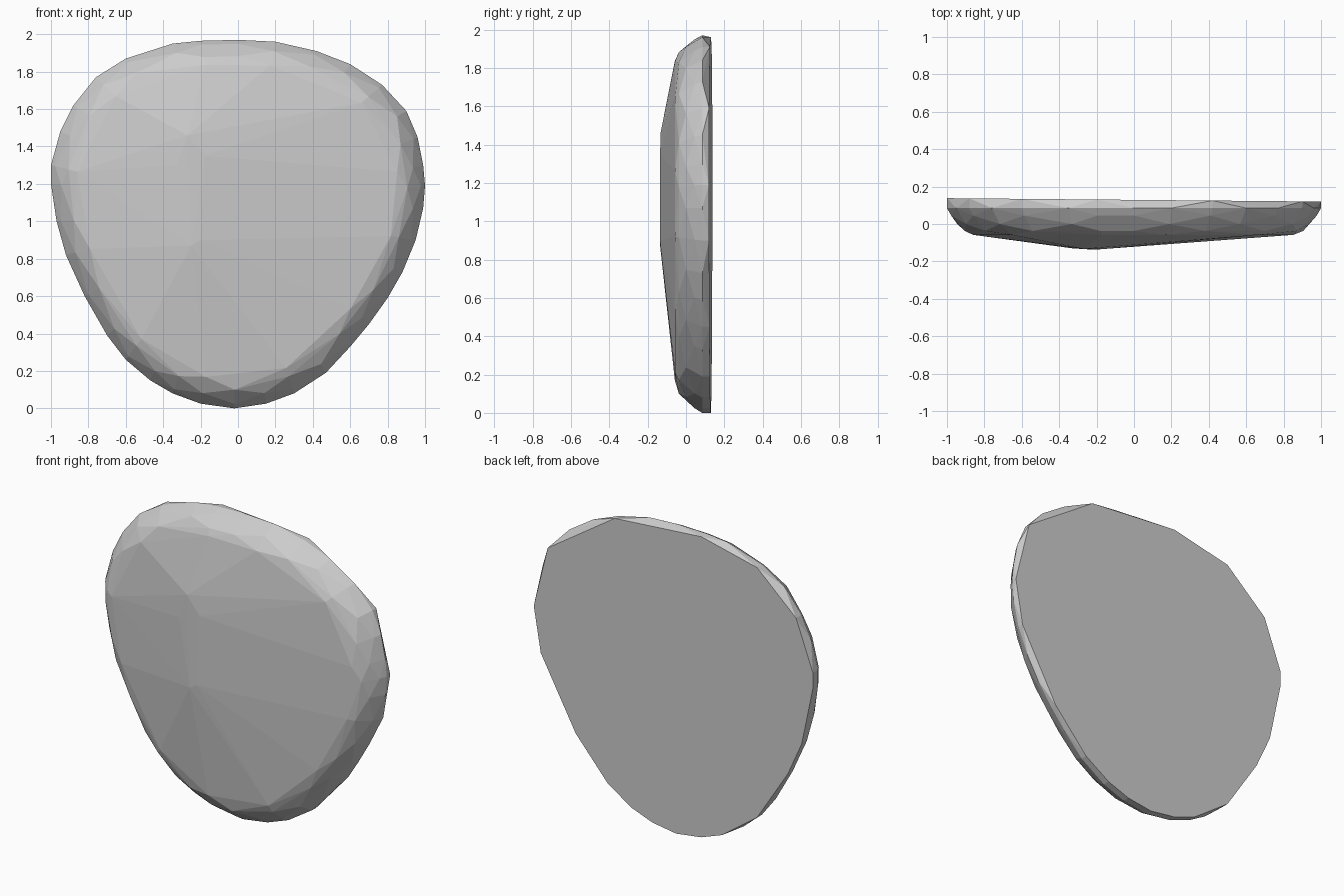
import bpy, bmesh

if "Cube" in bpy.data.objects:
    bpy.data.objects.remove(bpy.data.objects["Cube"])

# Front outline of the pebble (x, z), clockwise from the top
OUTLINE = [(0, 1.97), (.2, 1.96), (.42, 1.91), (.6, 1.84), (.77, 1.73), (.9, 1.59),
           (.96, 1.45), (.99, 1.3), (1, 1.19), (.99, 1.07), (.95, .9), (.88, .73),
           (.8, .59), (.7, .45), (.6, .33), (.47, .19), (.3, .08), (.15, .025),
           (-.02, 0), (-.2, .025), (-.35, .08), (-.47, .15), (-.6, .26), (-.7, .39),
           (-.82, .6), (-.92, .82), (-.97, 1.0), (-1, 1.2), (-1, 1.3), (-.95, 1.48),
           (-.88, 1.62), (-.76, 1.77), (-.6, 1.87), (-.35, 1.95), (-.2, 1.965)]
# Rounded edge: (scale, y, first point, step); thinned rings give uneven facets
RINGS = [(1, .085, 0, 1), (.977, .045, 0, 2), (.945, 0, 1, 2),
         (.905, -.037, 0, 2), (.86, -.058, 1, 3)]
# Raised ridge on the front face (x, y, z)
RIDGE = [(-.27, -.133, 1.46), (-.18, -.135, 1.35), (-.33, -.13, 1.3),
         (-.25, -.135, .87), (-.2, -.135, .9)]
CX, CZ = 0, 1.05

bm = bmesh.new()
for scale, y, first, step in RINGS:
    for x, z in OUTLINE[first::step]:
        bm.verts.new((CX + (x - CX) * scale, y, CZ + (z - CZ) * scale))
for p in RIDGE:
    bm.verts.new(p)

# Flat, slightly tilted back: a coarser outline so the chords chip the rim
for i in (2, 5, 8, 10, 13, 15, 16, 17, 18, 19, 20, 22, 24, 25, 27, 28, 30, 32, 34):
    x, z = OUTLINE[i]
    bm.verts.new((x, .129 - .009 * x, min(z, 1.96)))

# Convex skin over all points
hull = bmesh.ops.convex_hull(bm, input=bm.verts[:])
loose = {v for v in hull["geom_interior"] + hull["geom_unused"]
         if isinstance(v, bmesh.types.BMVert) and not v.link_faces}
bmesh.ops.delete(bm, geom=list(loose), context='VERTS')
bmesh.ops.recalc_face_normals(bm, faces=bm.faces[:])

mesh = bpy.data.meshes.new("flat_stone")
bm.to_mesh(mesh)
bm.free()
stone = bpy.data.objects.new("flat_stone", mesh)
bpy.context.collection.objects.link(stone)

# Plain grey stone
grey = bpy.data.materials.new("stone grey")
grey.diffuse_color = (.6, .6, .6, 1)
grey.use_nodes = True
grey.node_tree.nodes["Principled BSDF"].inputs["Base Color"].default_value = grey.diffuse_color
mesh.materials.append(grey)
